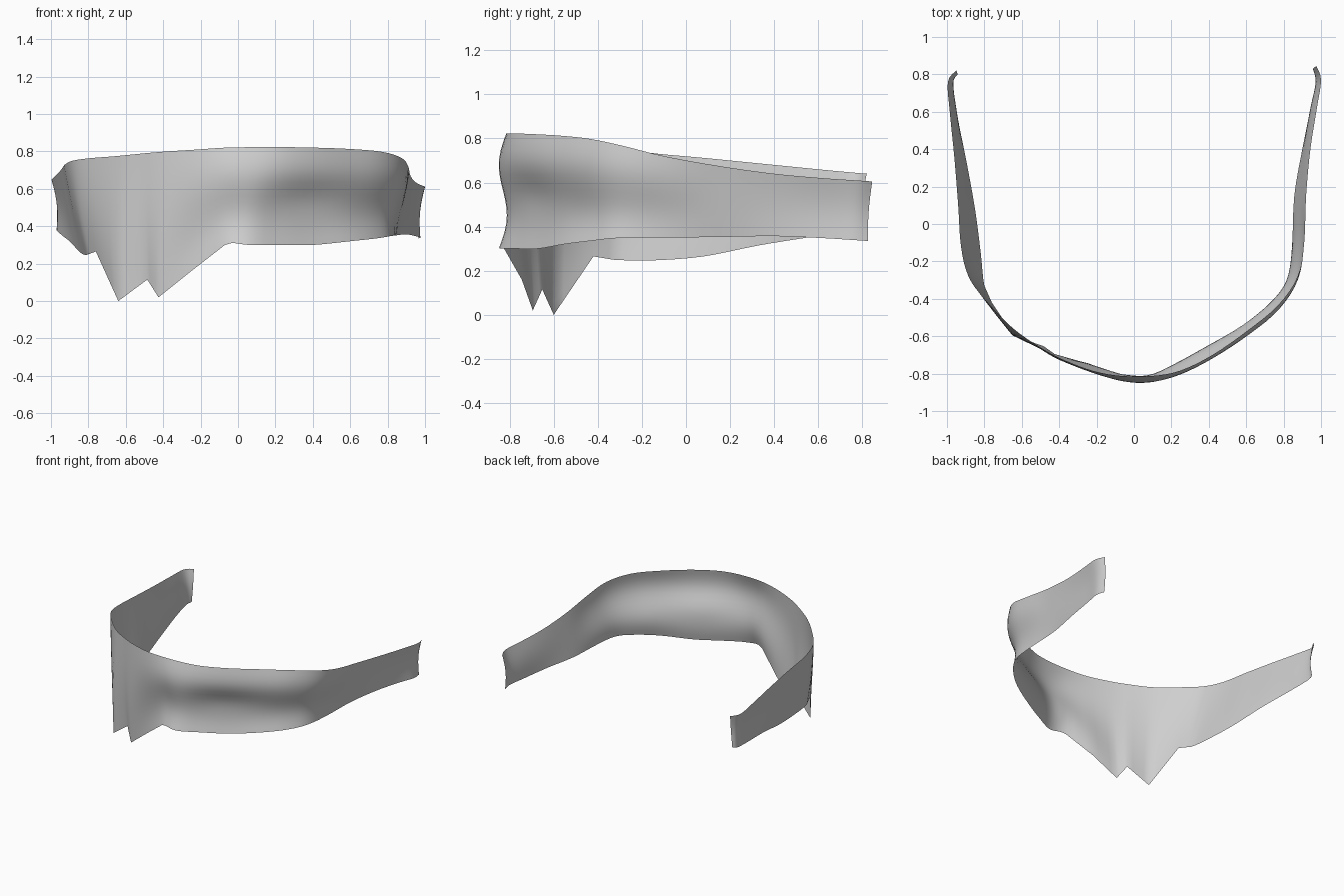
import bpy, bmesh, math
from mathutils import Vector

if "Cube" in bpy.data.objects:
    bpy.data.objects.remove(bpy.data.objects["Cube"])

# Upper rim and lower hem of the band, from the left end round the front to the right end
TOP = [(-.95, .82, .64), (-.995, .76, .645), (-.985, .6, .66), (-.96, .35, .685), (-.94, .1, .71),
       (-.925, -.12, .73), (-.885, -.28, .75), (-.80, -.40, .763), (-.65, -.555, .775), (-.5, -.66, .79),
       (-.38, -.725, .80), (-.22, -.785, .81), (-.07, -.812, .82), (.1, -.812, .823), (.25, -.783, .823),
       (.42, -.70, .82), (.6, -.575, .813), (.77, -.435, .798), (.875, -.28, .765), (.91, -.1, .72),
       (.92, .15, .675), (.943, .4, .64), (.978, .62, .62), (1, .77, .61), (.975, .845, .605)]
HEM = [(-.955, .80, .39), (-.97, .75, .38), (-.945, .58, .355), (-.895, .33, .315), (-.85, .08, .265),
       (-.82, -.15, .247), (-.80, -.33, .25), (-.76, -.42, .265), (-.64, -.60, 0), (-.485, -.652, .115),
       (-.425, -.695, .02), (-.25, -.745, .16), (-.07, -.825, .30), (.06, -.845, .30), (.22, -.77, .30),
       (.4, -.67, .30), (.6, -.555, .32), (.74, -.435, .335), (.82, -.31, .348), (.845, -.12, .35),
       (.857, .15, .353), (.9, .4, .357), (.945, .62, .348), (.975, .75, .34), (.965, .825, .335)]
TORN = range(6, 12)      # hem spans with straight torn points
STEPS, ROWS = 4, 14


def curve(points, straight=()):
    """Smooth curve through the points, with some spans kept straight."""
    p = [Vector(q) for q in points]
    out = []
    for i in range(len(p) - 1):
        a, b = p[i], p[i + 1]
        before, after = p[max(i - 1, 0)], p[min(i + 2, len(p) - 1)]
        for k in range(STEPS):
            t = k / STEPS
            if i in straight:
                out.append(a.lerp(b, t))
            else:
                out.append(0.5 * (2 * a + (b - before) * t
                                  + (2 * before - 5 * a + 4 * b - after) * t ** 2
                                  + (3 * a - before - 3 * b + after) * t ** 3))
    return out + [p[-1]]


def clamp(v):
    return min(1, max(0, v))


top, hem = curve(TOP), curve(HEM, TORN)
bm = bmesh.new()
columns = []
for i, (a, b) in enumerate(zip(top, hem)):
    along = top[min(i + 1, len(top) - 1)] - top[max(i - 1, 0)]
    outward = Vector((along.y, -along.x, 0)).normalized()
    front = clamp((0.1 - a.y) / 0.6)
    right = clamp((a.x + .4) / .4)
    back = clamp((a.y - .2) / .4)
    column = []
    for r in range(ROWS + 1):
        t = r / ROWS
        # rolled upper half and sunken lower half, strongest on the right of the front
        roll = front * right * 0.026 * math.sin(2 * math.pi * t)
        bulge = front * (1 - right) * 0.014 * math.sin(math.pi * t)
        # soft crease on the right, and ends bowed inwards
        fold = 0.02 * front * math.exp(-((t - .5) / .2) ** 2 - ((a.x - .38) / .2) ** 2) * math.sin(math.pi * t)
        bow = 0.014 * back * math.sin(math.pi * t)
        column.append(bm.verts.new(a.lerp(b, t) + outward * (roll + bulge - fold - bow)))
    columns.append(column)
for c, d in zip(columns, columns[1:]):
    for r in range(ROWS):
        bm.faces.new((c[r], c[r + 1], d[r + 1], d[r]))

# Cloth band
mesh = bpy.data.meshes.new("cloth_band")
bm.to_mesh(mesh)
bm.free()
for face in mesh.polygons:
    face.use_smooth = True
grey = bpy.data.materials.new("light_grey")
grey.diffuse_color = (.62, .62, .62, 1)
grey.use_nodes = True
grey.node_tree.nodes["Principled BSDF"].inputs["Base Color"].default_value = grey.diffuse_color
mesh.materials.append(grey)
band = bpy.data.objects.new("cloth_band", mesh)
bpy.context.collection.objects.link(band)
